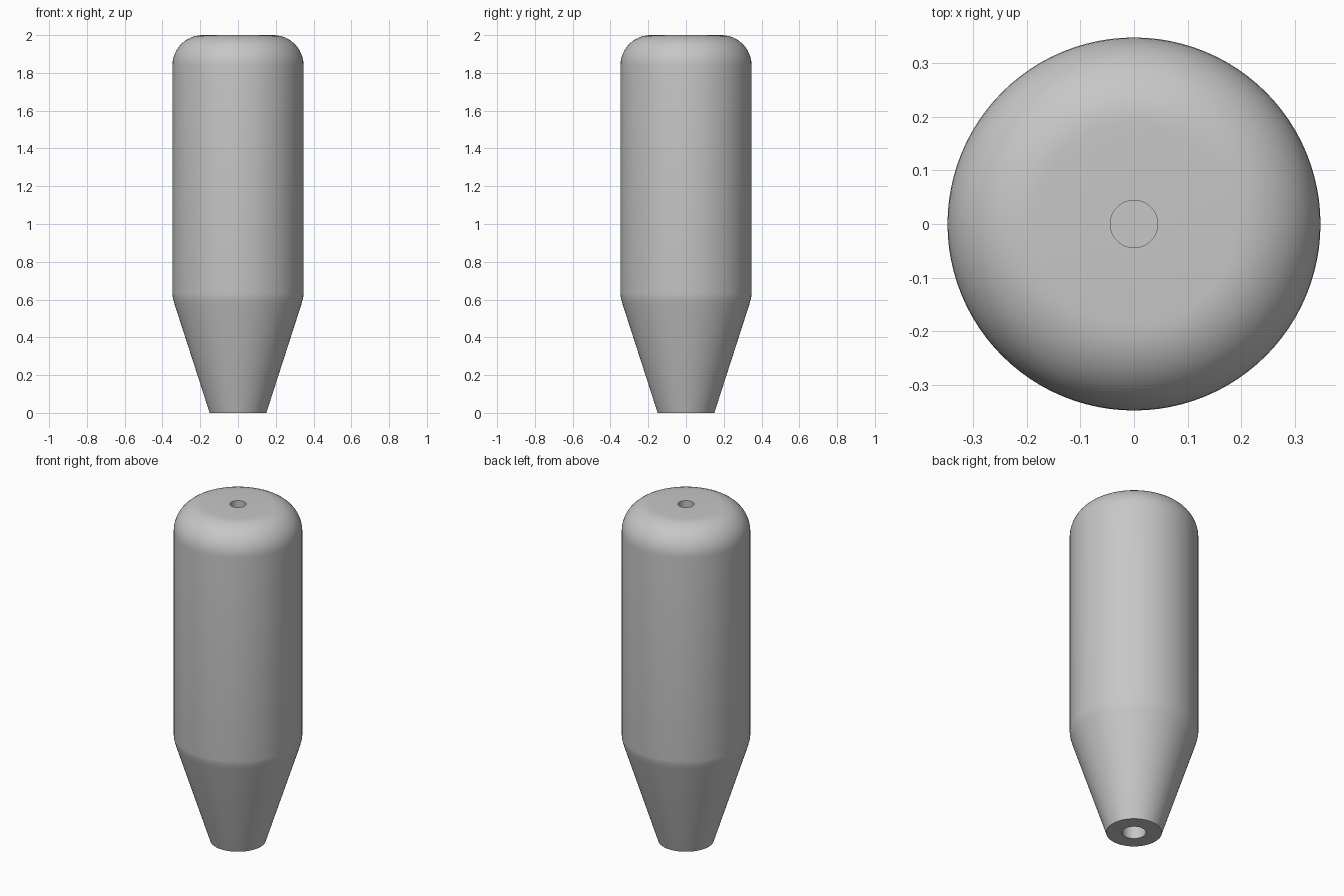
import bpy, bmesh
from math import sin, cos, pi, radians

if "Cube" in bpy.data.objects:
    bpy.data.objects.remove(bpy.data.objects["Cube"], do_unlink=True)

# Single plain grey material
grey = bpy.data.materials.new("plain_grey")
grey.use_nodes = True
colour = (0.57, 0.57, 0.57, 1)
grey.diffuse_color = colour
grey.node_tree.nodes["Principled BSDF"].inputs["Base Color"].default_value = colour

BODY_R, TIP_R, HEIGHT = 0.347, 0.15, 2.0
SHOULDER, ROUND = 0.61, 0.16
TIP_HOLE_R, TIP_HOLE_DEPTH = 0.064, 0.8
TOP_HOLE_R, TOP_HOLE_DEPTH = 0.044, 0.2


def lathe(name, profile, segments=96):
    """Spin an (r, z) profile around the z axis into a closed solid."""
    bm = bmesh.new()
    verts = [bm.verts.new((r, 0, z)) for r, z in profile]
    edges = [bm.edges.new(pair) for pair in zip(verts, verts[1:])]
    bmesh.ops.spin(bm, geom=verts + edges, axis=(0, 0, 1), cent=(0, 0, 0),
                   angle=2 * pi, steps=segments, use_duplicate=False)
    bmesh.ops.remove_doubles(bm, verts=bm.verts, dist=0.0001)
    bmesh.ops.recalc_face_normals(bm, faces=bm.faces)
    mesh = bpy.data.meshes.new(name)
    bm.to_mesh(mesh)
    bm.free()
    obj = bpy.data.objects.new(name, mesh)
    bpy.context.collection.objects.link(obj)
    mesh.materials.append(grey)
    return obj


# Blind socket in the narrow tip, then the tapered wall
profile = [(0, TIP_HOLE_DEPTH), (TIP_HOLE_R, TIP_HOLE_DEPTH), (TIP_HOLE_R, 0), (TIP_R, 0)]

# Slightly softened shoulder between taper and cylinder
slope = (BODY_R - TIP_R) / SHOULDER
profile += [(BODY_R - slope * 0.03, SHOULDER - 0.03),
            (BODY_R - 0.002, SHOULDER),
            (BODY_R, SHOULDER + 0.02)]

# Rounded top edge
for i in range(13):
    a = pi / 2 * i / 12
    profile.append((BODY_R - ROUND + ROUND * cos(a), HEIGHT - ROUND + ROUND * sin(a)))

# Small blind hole in the flat top
profile += [(TOP_HOLE_R, HEIGHT), (TOP_HOLE_R, HEIGHT - TOP_HOLE_DEPTH),
            (0, HEIGHT - TOP_HOLE_DEPTH)]

handle = lathe("handle", profile)
bpy.ops.object.select_all(action="DESELECT")
handle.select_set(True)
bpy.context.view_layer.objects.active = handle
bpy.ops.object.shade_smooth_by_angle(angle=radians(30))
